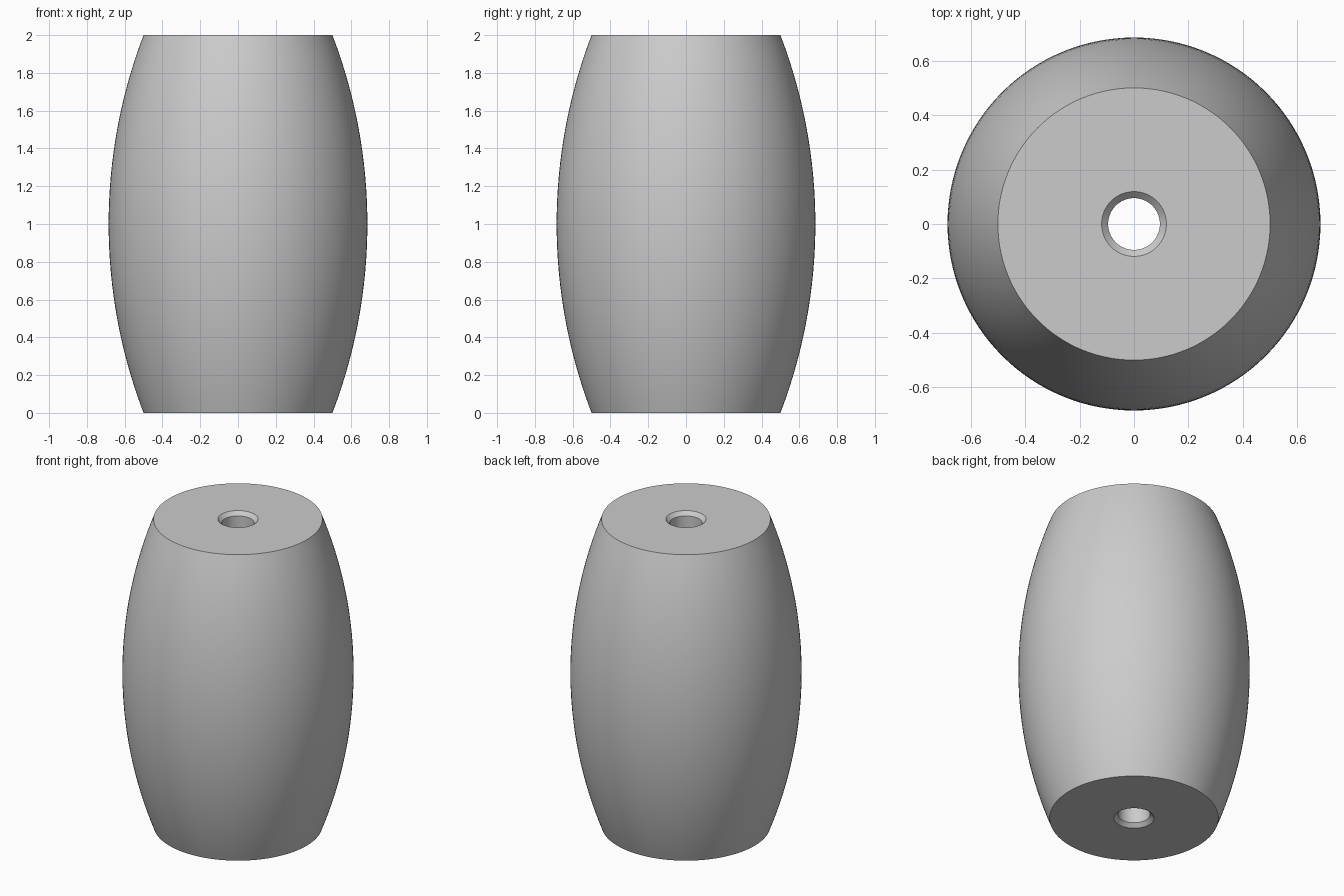
import bpy
import bmesh
import math

cube = bpy.data.objects.get("Cube")
if cube:
    bpy.data.objects.remove(cube, do_unlink=True)

HEIGHT = 2.0
END_R, MID_R = 0.5, 0.685
HOLE_R, CHAMFER = 0.095, 0.024
SIDES, RINGS = 128, 32

# Plain grey material
grey = bpy.data.materials.new("plain grey")
grey.use_nodes = True
colour = (0.6, 0.6, 0.6, 1)
grey.diffuse_color = colour
grey.node_tree.nodes["Principled BSDF"].inputs["Base Color"].default_value = colour

# Bulged outer side: a circular arc from bottom rim to top rim
half = HEIGHT / 2
bulge = MID_R - END_R
arc_r = (half ** 2 + bulge ** 2) / (2 * bulge)
sweep = math.asin(half / arc_r)
profile = []
for i in range(RINGS + 1):
    a = sweep * (2 * i / RINGS - 1)
    profile.append((MID_R - arc_r * (1 - math.cos(a)), half + arc_r * math.sin(a)))

# Flat ends and through bore with a chamfer at both mouths
profile += [
    (HOLE_R + CHAMFER, HEIGHT),
    (HOLE_R, HEIGHT - CHAMFER),
    (HOLE_R, CHAMFER),
    (HOLE_R + CHAMFER, 0),
]

# Revolve the closed profile about z
bm = bmesh.new()
verts = [bm.verts.new((r, 0, z)) for r, z in profile]
edges = [bm.edges.new((v, verts[(i + 1) % len(verts)])) for i, v in enumerate(verts)]
bmesh.ops.spin(bm, geom=verts + edges, cent=(0, 0, 0), axis=(0, 0, 1),
               angle=math.tau, steps=SIDES, use_merge=True)
bmesh.ops.remove_doubles(bm, verts=bm.verts[:], dist=0.0001)
bmesh.ops.recalc_face_normals(bm, faces=bm.faces[:])
mesh = bpy.data.meshes.new("barrel_bead")
bm.to_mesh(mesh)
bm.free()
mesh.materials.append(grey)

bead = bpy.data.objects.new("barrel_bead", mesh)
bpy.context.collection.objects.link(bead)
bpy.ops.object.select_all(action="DESELECT")
bead.select_set(True)
bpy.context.view_layer.objects.active = bead
bpy.ops.object.shade_smooth_by_angle(angle=math.radians(30))
